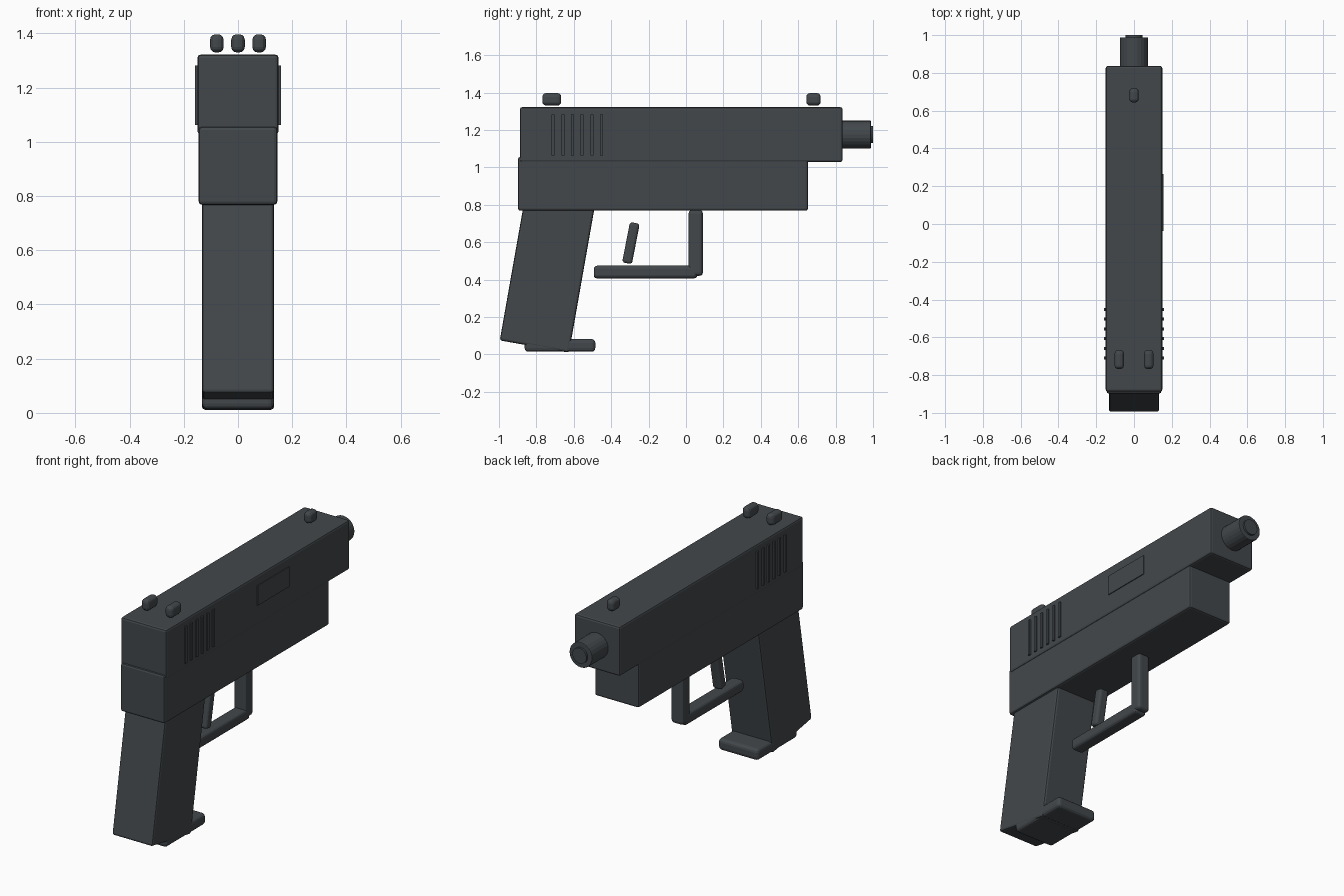
import bpy, math

if "Cube" in bpy.data.objects:
    bpy.data.objects.remove(bpy.data.objects["Cube"])

# One dark gunmetal finish for the whole model
metal = bpy.data.materials.new("dark_gunmetal")
metal.diffuse_color = (0.055, 0.064, 0.071, 1)
metal.use_nodes = True
metal.node_tree.nodes["Principled BSDF"].inputs["Base Color"].default_value = metal.diffuse_color


def finish(obj, name, bevel, segments=2):
    obj.name = name
    obj.data.materials.append(metal)
    if bevel:
        mod = obj.modifiers.new("soft_edges", "BEVEL")
        mod.width = bevel
        mod.segments = segments
        mod.limit_method = "ANGLE"
    return obj


def box(name, x, y, z, bevel=0.01, segments=2, tilt=0):
    """Box from (min, max) ranges, optionally tilted about x."""
    centre = [(a + b) / 2 for a, b in (x, y, z)]
    bpy.ops.mesh.primitive_cube_add(size=1, location=centre)
    obj = bpy.context.object
    obj.scale = [b - a for a, b in (x, y, z)]
    bpy.ops.object.transform_apply(location=False, rotation=False, scale=True)
    obj.rotation_euler.x = math.radians(tilt)
    return finish(obj, name, bevel, segments)


def tube(name, radius, y0, y1, z, sides, bevel):
    bpy.ops.mesh.primitive_cylinder_add(
        vertices=sides, radius=radius, depth=y1 - y0,
        location=(0, (y0 + y1) / 2, z), rotation=(math.pi / 2, 0, 0))
    return finish(bpy.context.object, name, bevel)


# Upper slide and lower frame
box("slide", (-0.15, 0.15), (-0.888, 0.837), (1.028, 1.322), 0.012)
box("frame", (-0.145, 0.145), (-0.898, 0.652), (0.768, 1.056), 0.012)

# Raked grip, leaning back ten degrees, with its base plate
box("grip", (-0.133, 0.133), (-0.93, -0.554), (0.036, 0.826), 0.012, tilt=-10)
box("magazine_base", (-0.132, 0.132), (-0.863, -0.485), (0.014, 0.082), 0.02, 3)

# Barrel and muzzle face
tube("barrel", 0.075, 0.80, 0.988, 1.175, 24, 0.004)
tube("muzzle_face", 0.046, 0.95, 1.0, 1.175, 24, 0)

# Trigger and open guard
box("guard_bar", (-0.04, 0.04), (-0.493, 0.06), (0.406, 0.474), 0.018, 3)
box("guard_post", (-0.04, 0.04), (0.014, 0.09), (0.42, 0.772), 0.018, 3)
box("trigger", (-0.03, 0.03), (-0.321, -0.268), (0.485, 0.705), 0.015, 3, tilt=-11)

# Sights
for name, x, y0, y1 in (("rear_sight_left", -0.078, -0.768, -0.667),
                        ("rear_sight_right", 0.078, -0.768, -0.667),
                        ("front_sight", 0, 0.643, 0.72)):
    box(name, (x - 0.025, x + 0.025), (y0, y1), (1.33, 1.397), 0.02, 3)

# Grip ribs on both sides of the slide
for side, label in ((-1, "left"), (1, "right")):
    for i in range(6):
        y = -0.71 + i * 0.0516
        box(f"slide_rib_{label}_{i + 1}", sorted((side * 0.14, side * 0.159)),
            (y - 0.008, y + 0.008), (1.062, 1.282), 0)

# Ejection port plate on the right
box("ejection_port", (0.146, 0.155), (-0.036, 0.264), (1.146, 1.264), 0)
